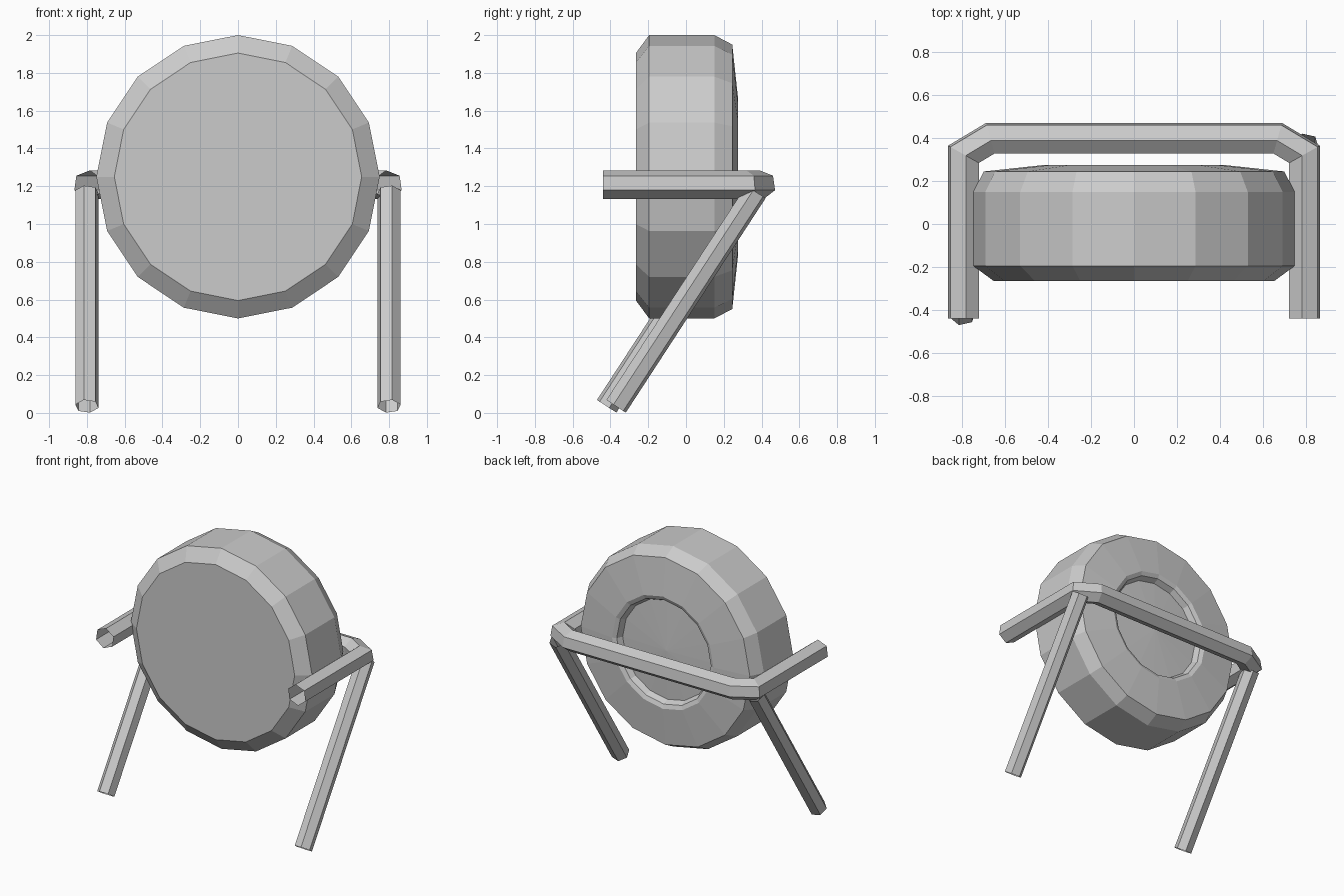
import bpy, bmesh
from math import cos, sin, radians, pi
from mathutils import Vector

if "Cube" in bpy.data.objects:
    bpy.data.objects.remove(bpy.data.objects["Cube"])


def mesh_from_rings(name, rings, closed_ends=False):
    """Skin a list of vertex rings with quads."""
    bm = bmesh.new()
    loops = [[bm.verts.new(p) for p in ring] for ring in rings]
    n = len(loops[0])
    for a, b in zip(loops, loops[1:]):
        for i in range(n):
            j = (i + 1) % n
            bm.faces.new((a[i], a[j], b[j], b[i]))
    if closed_ends:
        bm.faces.new(loops[0])
        # slightly raised centre in the back recess
        poke = bmesh.ops.poke(bm, faces=[bm.faces.new(loops[-1])])
        poke["verts"][0].co.y += 0.015
    bmesh.ops.recalc_face_normals(bm, faces=bm.faces)
    mesh = bpy.data.meshes.new(name)
    bm.to_mesh(mesh)
    bm.free()
    obj = bpy.data.objects.new(name, mesh)
    bpy.context.collection.objects.link(obj)
    return obj


def hex_ring(centre, side, up, radius, turn):
    angles = [radians(turn + 60 * k) for k in range(6)]
    return [centre + side * (radius * cos(a)) + up * (radius * sin(a)) for a in angles]


# Drum: 16-sided lathe along y, with a dished back
profile = [(0.655, -0.265), (0.75, -0.195), (0.75, 0.15), (0.70, 0.245),
           (0.42, 0.275), (0.39, 0.262), (0.37, 0.22)]
mesh_from_rings("drum", [[(r * sin(k * pi / 8), y, 1.25 + r * cos(k * pi / 8))
                          for k in range(16)] for r, y in profile], True)

# U-shaped arm rail: open hexagonal tube with mitred bends
half = [(-0.795, -0.44), (-0.795, 0.325), (-0.67, 0.40)]
path = [Vector((x, y, 1.208)) for x, y in half + [(-x, y) for x, y in reversed(half)]]
up = Vector((0, 0, 1))
rings = []
for i, p in enumerate(path):
    d_in = (p - path[max(i - 1, 0)]).normalized()
    d_out = (path[min(i + 1, len(path) - 1)] - p).normalized()
    tangent = (d_in + d_out).normalized()
    direction = d_out if i == 0 else d_in
    side = up.cross(tangent) / tangent.dot(direction)
    rings.append(hex_ring(p, side, up, 0.077, 38))
mesh_from_rings("arm_rail", rings)

# Slanted legs: open hexagonal tubes, one set slightly further back
for name, x, foot_y in (("left_leg", -0.80, -0.42), ("right_leg", 0.80, -0.37)):
    foot = Vector((x, foot_y, 0.035))
    top = foot + Vector((0, 0.74, 1.135))
    side = Vector((1 if x > 0 else -1, 0, 0))
    across = Vector((1, 0, 0)).cross((top - foot).normalized())
    mesh_from_rings(name, [hex_ring(p, side, across, 0.0635, 15) for p in (foot, top)])
